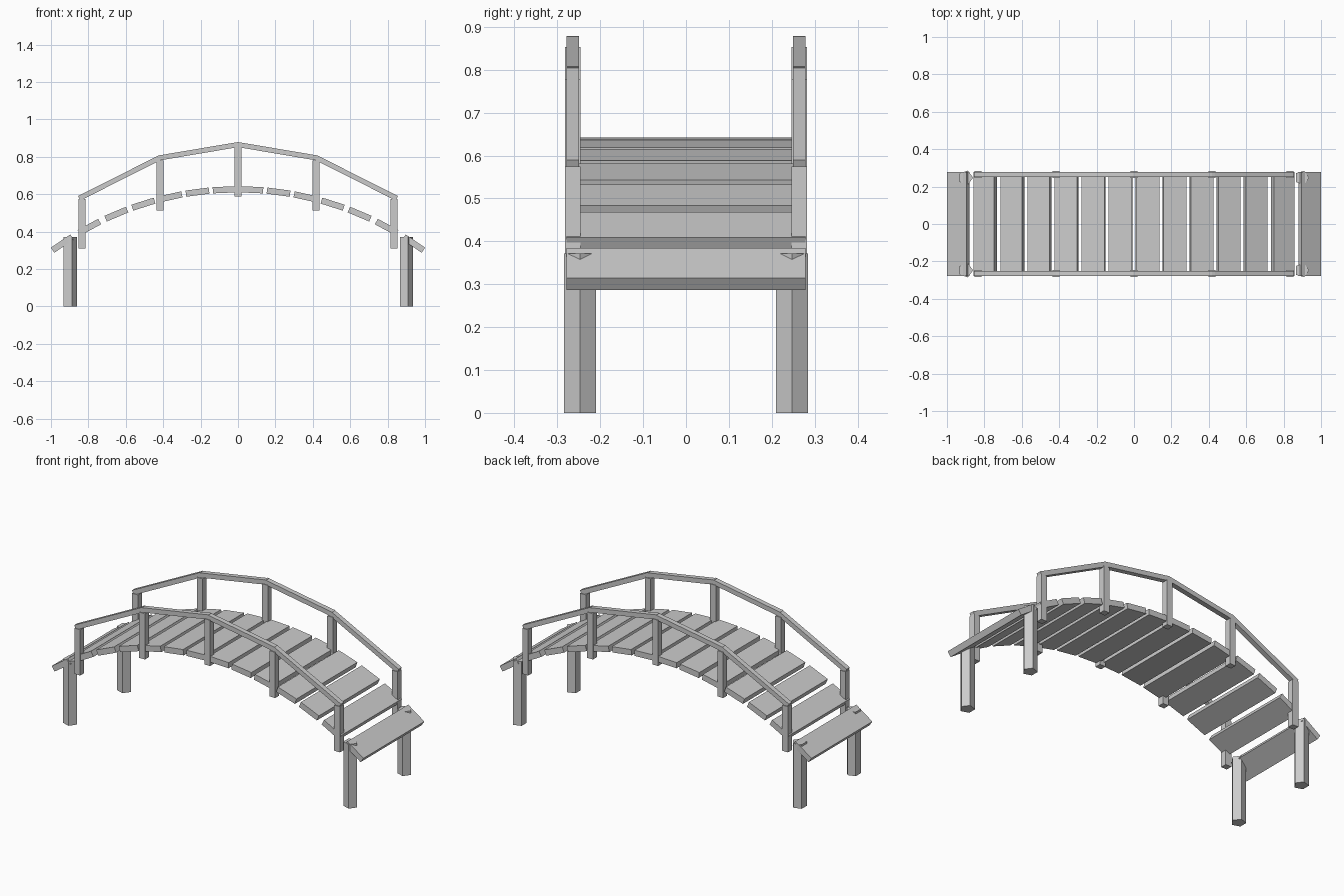
import bpy
import math
from mathutils import Vector

if "Cube" in bpy.data.objects:
    bpy.data.objects.remove(bpy.data.objects["Cube"], do_unlink=True)

# Single weathered grey finish
grey = bpy.data.materials.new("plain_grey")
colour = (0.6, 0.6, 0.6, 1.0)
grey.use_nodes = True
grey.diffuse_color = colour
grey.node_tree.nodes["Principled BSDF"].inputs["Base Color"].default_value = colour


def finish(name):
    obj = bpy.context.object
    obj.name = name
    obj.data.materials.append(grey)
    return obj


def box(name, centre, size, tilt=0.0):
    """Box with full dimensions, tilted about the y axis."""
    bpy.ops.mesh.primitive_cube_add(size=1, location=centre, rotation=(0, tilt, 0))
    bpy.context.object.scale = size
    return finish(name)


# Deck: planks laid along a circular arc
RADIUS, CROWN, STEP, COUNT = 1.67, 0.625, 0.1445, 14
for i in range(COUNT):
    x = (i - (COUNT - 1) / 2) * STEP
    z = CROWN - RADIUS + math.sqrt(RADIUS ** 2 - x ** 2)
    box(f"deck_plank_{i + 1}", (x, 0, z), (0.125, 0.558, 0.033), math.asin(x / RADIUS))

# Railings on both sides: posts, then straight rails between the post tops
POST_HEIGHT = 0.265
posts = [(-0.833, 0.31), (-0.418, 0.514), (0, 0.588), (0.418, 0.514), (0.833, 0.31)]
rail_points = [(-0.843, 0.581), (-0.42, 0.794), (0, 0.865), (0.42, 0.794), (0.843, 0.581)]
for side, y in (("front", -0.2645), ("back", 0.2645)):
    for i, (x, base) in enumerate(posts):
        box(f"{side}_railing_post_{i + 1}", (x, y, base + POST_HEIGHT / 2),
            (0.037, 0.036, POST_HEIGHT))
    for i, (a, b) in enumerate(zip(rail_points, rail_points[1:])):
        start, end = Vector((a[0], y, a[1])), Vector((b[0], y, b[1]))
        span = end - start
        box(f"{side}_handrail_{i + 1}", (start + end) / 2,
            (span.length + 0.014, 0.029, 0.027), -math.atan2(span.z, span.x))

# Legs: five-sided prisms with one edge pointing to +x
LEG_RADIUS, LEG_HEIGHT = 0.0395, 0.372
for end, x in (("left", 0.897), ("right", -0.9)):
    for side, y in (("front", -0.2475), ("back", 0.2475)):
        bpy.ops.mesh.primitive_cylinder_add(
            vertices=5, radius=LEG_RADIUS, depth=LEG_HEIGHT,
            location=(x, y, LEG_HEIGHT / 2), rotation=(0, 0, -math.pi / 2))
        finish(f"{end}_{side}_leg")
